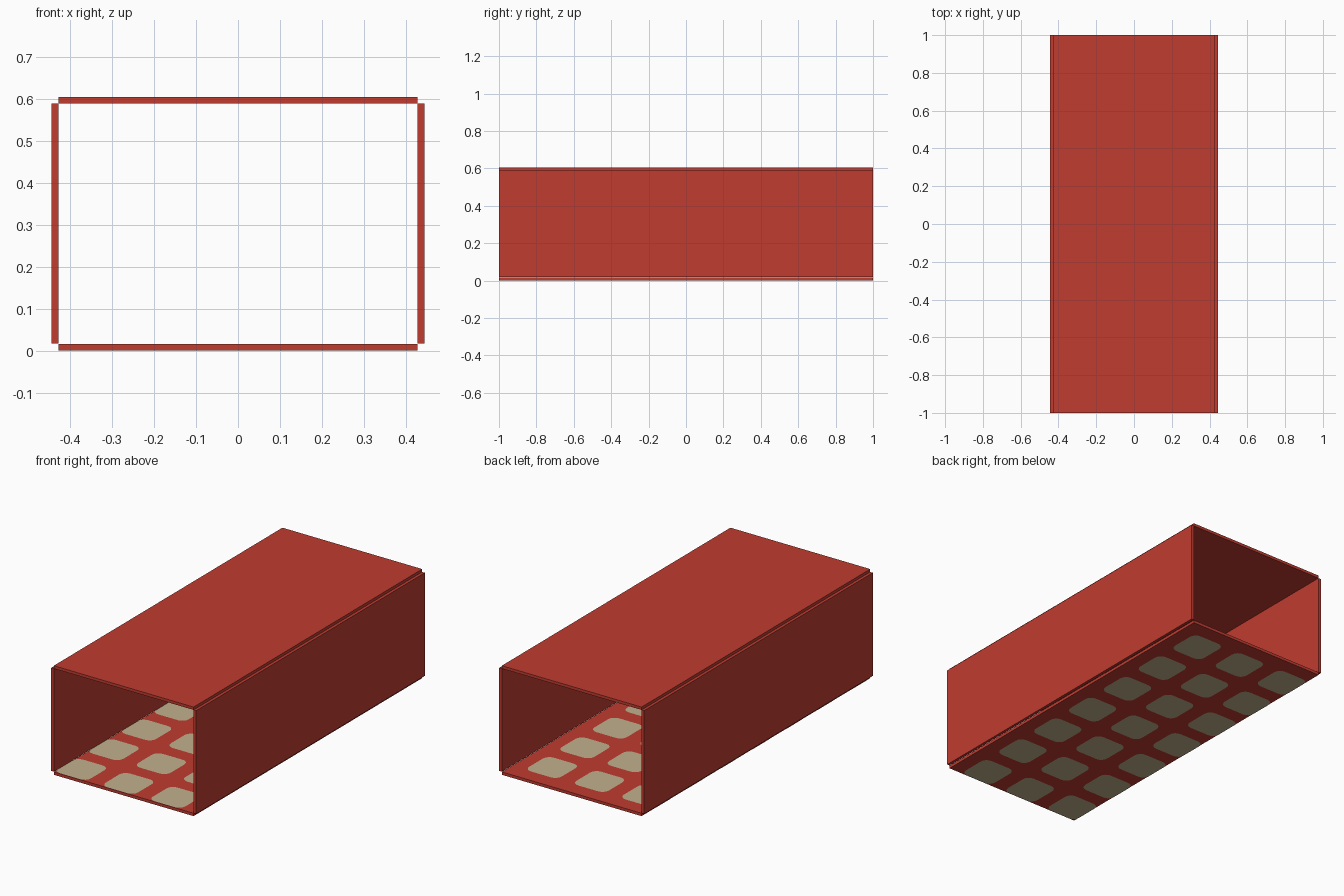
import bpy, bmesh, math

if "Cube" in bpy.data.objects:
    bpy.data.objects.remove(bpy.data.objects["Cube"])


def material(name, color):
    m = bpy.data.materials.new(name)
    m.diffuse_color = (*color, 1.0)
    m.use_nodes = True
    m.node_tree.nodes["Principled BSDF"].inputs["Base Color"].default_value = m.diffuse_color
    return m


RED = material("brick red", (0.527, 0.045, 0.030))
TAN = material("warm tan", (0.533, 0.434, 0.266))


def finish(name, bm, mat):
    me = bpy.data.meshes.new(name)
    bm.to_mesh(me)
    bm.free()
    me.materials.append(mat)
    ob = bpy.data.objects.new(name, me)
    bpy.context.collection.objects.link(ob)
    return ob


def panel(name, x0, x1, z0, z1):
    """Flat board running the full length of the sleeve."""
    bm = bmesh.new()
    bmesh.ops.create_cube(bm, size=1.0)
    for v in bm.verts:
        v.co.x = x1 if v.co.x > 0 else x0
        v.co.y = 1.0 if v.co.y > 0 else -1.0
        v.co.z = z1 if v.co.z > 0 else z0
    return finish(name, bm, RED)


# four boards of the open-ended sleeve, meeting only at their corners
HALF = 0.428
panel("bottom_panel", -HALF, HALF, 0.001, 0.017)
panel("top_panel", -HALF, HALF, 0.589, 0.605)
panel("left_panel", -0.444, -HALF, 0.018, 0.589)
panel("right_panel", HALF, 0.444, 0.018, 0.589)


def rounded_square(cx, cy, a, r, seg=4):
    """Outline of a rounded square, trimmed to the width of the board."""
    pts = []
    for q in range(4):
        mid = math.pi / 4 + q * math.pi / 2
        ox = math.copysign(a - r, math.cos(mid))
        oy = math.copysign(a - r, math.sin(mid))
        for i in range(seg + 1):
            t = q * math.pi / 2 + i * math.pi / 2 / seg
            x = cx + ox + r * math.cos(t)
            y = cy + oy + r * math.sin(t)
            pts.append((max(-HALF, min(HALF, x)), max(-1, min(1, y))))
    return pts


def tile_pattern(name, z, up):
    """Grid of painted tan squares on one side of the bottom board."""
    bm = bmesh.new()
    for i in range(3):
        for j in range(7):
            pts = rounded_square(-0.330 + 0.2895 * i, -0.898 + 0.2853 * j, 0.1, 0.04)
            if not up:
                pts.reverse()
            bm.faces.new([bm.verts.new((x, y, z)) for x, y in pts])
    return finish(name, bm, TAN)


# painted squares inside and underneath
tile_pattern("inner_squares", 0.018, True)
tile_pattern("underside_squares", 0.0, False)
